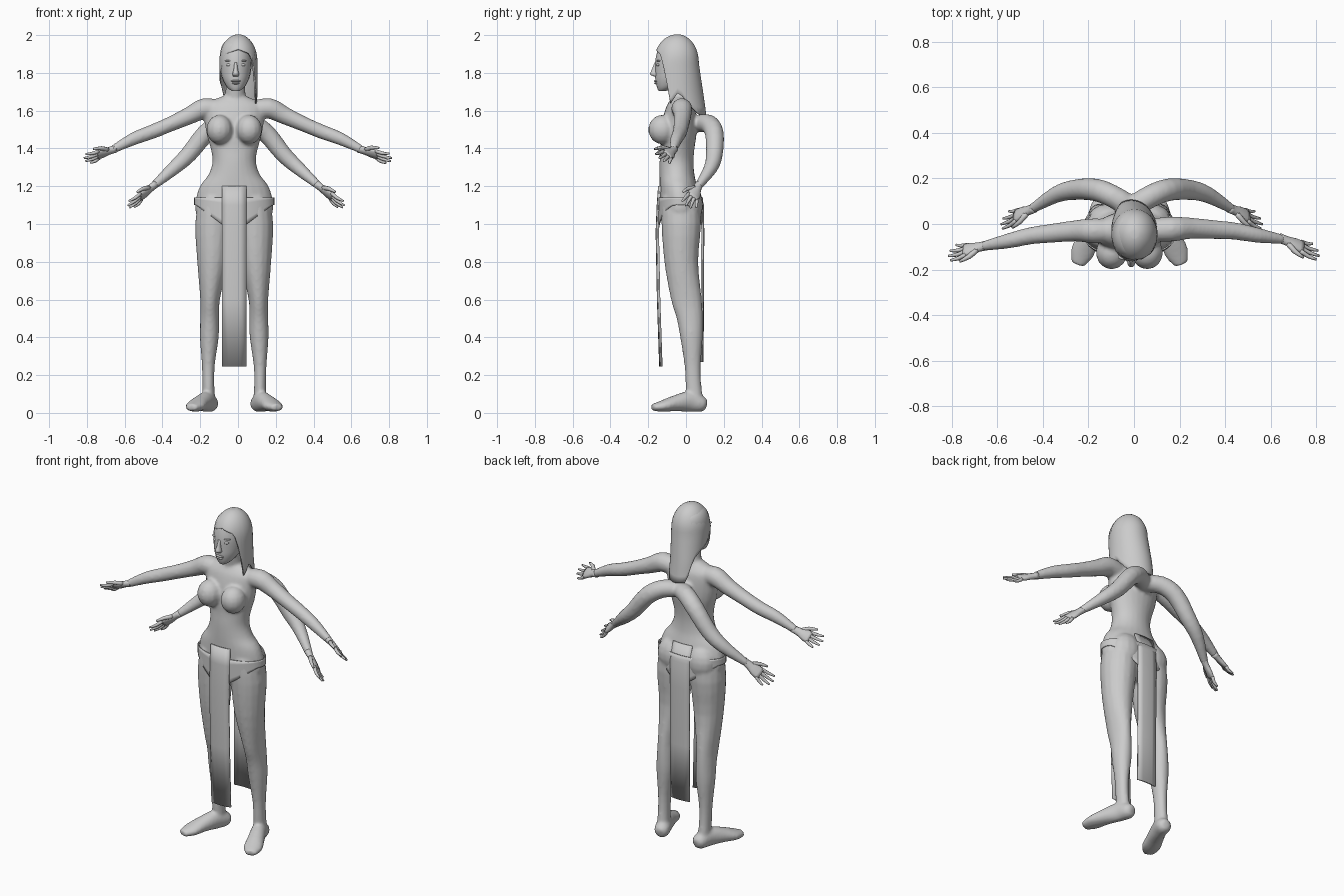
import bpy, bmesh
from math import sin, cos, pi, sqrt, radians
from mathutils import Vector

if "Cube" in bpy.data.objects:
    bpy.data.objects.remove(bpy.data.objects["Cube"])

CX = -0.02  # body centre line


def smooth_path(pts, k):
    """Catmull-Rom interpolation of stations (x, y, z, ru, rv)."""
    out = []
    for i in range(len(pts) - 1):
        p0, p1 = pts[max(i - 1, 0)], pts[i]
        p2, p3 = pts[i + 1], pts[min(i + 2, len(pts) - 1)]
        for j in range(k):
            t = j / k
            out.append([0.5 * (2 * b + (c - a) * t + (2 * a - 5 * b + 4 * c - d) * t * t
                        + (3 * b - a - 3 * c + d) * t ** 3) for a, b, c, d in zip(p0, p1, p2, p3)])
    return out + [list(pts[-1])]


def loft(bm, pts, up=None, n=16, k=3):
    """Closed tube through elliptical rings; horizontal rings when up is None."""
    st = smooth_path(pts, k)
    rings = []
    for i, s in enumerate(st):
        c = Vector(s[:3])
        if up is None:
            u, v = Vector((1, 0, 0)), Vector((0, 1, 0))
        else:
            t = Vector(st[min(i + 1, len(st) - 1)][:3]) - Vector(st[max(i - 1, 0)][:3])
            u = t.cross(Vector(up)).normalized()
            v = u.cross(t).normalized()
        rings.append([bm.verts.new(c + u * s[3] * cos(2 * pi * j / n) + v * s[4] * sin(2 * pi * j / n))
                      for j in range(n)])
    for a, b in zip(rings, rings[1:]):
        for j in range(n):
            bm.faces.new((a[j], a[(j + 1) % n], b[(j + 1) % n], b[j]))
    bm.faces.new(rings[0])
    bm.faces.new(rings[-1])


def ball(bm, loc, size):
    r = bmesh.ops.create_uvsphere(bm, u_segments=14, v_segments=9, radius=1)
    for v in r["verts"]:
        v.co = Vector((v.co.x * size[0], v.co.y * size[1], v.co.z * size[2])) + Vector(loc)


def finish(bm, name, smooth=True):
    bmesh.ops.recalc_face_normals(bm, faces=bm.faces)
    for f in bm.faces:
        f.smooth = smooth
    me = bpy.data.meshes.new(name)
    bm.to_mesh(me)
    bm.free()
    ob = bpy.data.objects.new(name, me)
    bpy.context.collection.objects.link(ob)
    return ob


def solidify(ob, t):
    m = ob.modifiers.new("thickness", "SOLIDIFY")
    m.thickness, m.offset = t, 0


def sheet(bm, rows, closed=False):
    g = [[bm.verts.new(p) for p in r] for r in rows]
    for a, b in zip(g, g[1:]):
        n = len(a)
        for j in range(n if closed else n - 1):
            bm.faces.new((a[j], a[(j + 1) % n], b[(j + 1) % n], b[j]))


# body: torso, neck, breasts, legs, feet and four arms merged into one skin
body = bmesh.new()
torso = [(1.68, -.03, .05, .04), (1.655, -.03, .115, .055), (1.62, -.03, .16, .075),
         (1.55, -.035, .158, .09), (1.47, -.04, .145, .095), (1.40, -.045, .125, .09),
         (1.33, -.05, .115, .09), (1.26, -.048, .137, .093), (1.20, -.04, .182, .1),
         (1.12, -.03, .205, .11), (1.05, -.03, .198, .11), (.98, -.03, .12, .085), (.95, -.03, .05, .05)]
loft(body, [(CX, y, z, a, b) for z, y, a, b in torso], n=24)
loft(body, [(-.018, -.02, 1.6, .075, .06), (-.015, -.03, 1.68, .055, .054), (-.01, -.05, 1.78, .05, .052)])

leg = [(.10, -.03, 1.14, .085, .1), (.11, -.025, 1.0, .097, .105), (.115, -.025, .8, .081, .09),
       (.128, .002, .6, .052, .082), (.13, .02, .5, .05, .07), (.132, .029, .4, .05, .06),
       (.137, .035, .25, .034, .043), (.137, .04, .14, .032, .042), (.135, .05, .05, .036, .045)]
foot = [(.118, .108, .04, .02, .025), (.124, .085, .046, .042, .042), (.145, .02, .06, .043, .055),
        (.18, -.06, .05, .048, .042), (.207, -.125, .036, .053, .03), (.228, -.178, .028, .03, .018)]
front_arm = [(.08, -.03, 1.60, .05, .05), (.17, -.03, 1.612, .055, .055), (.25, -.03, 1.575, .047, .047),
             (.35, -.04, 1.53, .042, .04), (.45, -.052, 1.488, .038, .038),
             (.55, -.075, 1.45, .033, .034), (.66, -.098, 1.393, .021, .021)]
rear_arm = [(.0, .07, 1.53, .045, .05), (.08, .12, 1.53, .05, .05), (.16, .15, 1.48, .05, .05),
            (.25, .15, 1.37, .045, .045), (.33, .13, 1.295, .037, .037), (.44, .065, 1.2, .021, .021)]


def side(pts, s, ox, dy=0):
    """Place stations on one side; dy leans the outer end of the limb."""
    far = pts[-1][0]
    return [(ox + s * p[0], p[1] + dy * p[0] / far, *p[2:]) for p in pts]


hands = bmesh.new()


def hand(wrist, tip, s):
    """Palm, four spread fingers and a thumb."""
    w0, t0 = Vector(wrist), Vector(tip)
    d = (t0 - w0).normalized()
    w = Vector((0, -.75, .66))
    w = (w - d * w.dot(d)).normalized()
    nrm = d.cross(w)

    def rod(pts):
        loft(hands, [(*p, a, b) for p, a, b in pts], up=nrm, n=8, k=2)
    L = (t0 - w0).length
    rod([(w0 - d * .02, .022, .021), (w0 + d * .02, .024, .017), (w0 + d * .06, .036, .015),
         (w0 + d * L * .55, .036, .011)])
    for q, ln in ((-1.5, .8), (-.5, .96), (.5, 1.0), (1.5, .93)):
        a = w0 + d * L * .48 + w * q * .018
        b = w0 + d * L * ln + w * q * .028
        m = (a + b) / 2 + nrm * s * .006
        rod([(a, .01, .01), (m, .009, .009), (b, .005, .005)])
    rod([(w0 + d * .025 + w * .01, .014, .013), (w0 + d * .06 + w * .043, .011, .011),
         (w0 + d * .105 + w * .06, .006, .006)])


for s in (-1, 1):
    ball(body, (CX + s * .078, -.125, 1.5), (.07, .075, .078))
    ball(body, (CX + s * .09, .02, 1.1), (.095, .07, .1))
    loft(body, side(leg, s, CX))
    loft(body, side(foot, s, CX), up=(0, 0, 1))
    dy = .03 if s > 0 else 0
    fa, ra = side(front_arm, s, -.005, dy), side(rear_arm, s, -.01)
    loft(body, fa, up=(0, 0, 1))
    loft(body, ra, up=(0, 1, 0))
    hand(fa[-1][:3], (s * .815, -.13, 1.34), s)
    hand(ra[-1][:3], (-.01 + s * .572, .01, 1.09), s)
body_ob = finish(body, "body")
m = body_ob.modifiers.new("merge", "REMESH")
m.mode, m.voxel_size, m.use_smooth_shade = "VOXEL", .009, True
m = body_ob.modifiers.new("soften", "SMOOTH")
m.factor, m.iterations = .5, 5
finish(hands, "hands")

# head with nose, lips, eyes and brows
head = bmesh.new()
skull = [(1.703, -.128, .018, .016), (1.722, -.105, .044, .048), (1.76, -.08, .067, .082),
         (1.80, -.065, .079, .098), (1.86, -.055, .085, .108), (1.92, -.05, .08, .1),
         (1.96, -.05, .062, .078), (1.985, -.05, .03, .035)]
HX = -.012
loft(head, [(HX, y, z, a, b) for z, y, a, b in skull], n=20)
finish(head, "head")
face = bmesh.new()
loft(face, [(HX, -.155, 1.855, .008, .012), (HX, -.163, 1.82, .011, .018),
            (HX, -.167, 1.793, .018, .024), (HX, -.158, 1.782, .014, .014)], n=10)
ball(face, (HX, -.155, 1.757), (.026, .016, .006))
ball(face, (HX, -.153, 1.745), (.021, .016, .006))
for s in (-1, 1):
    ball(face, (HX + s * .034, -.145, 1.842), (.018, .012, .008))
    ball(face, (HX + s * .036, -.143, 1.864), (.024, .014, .004))
finish(face, "face_features")

# hair: dome with a hanging edge whose length depends on the angle from the front
EDGE = [(-180, 1.58), (-140, 1.59), (-122, 1.72), (-95, 1.77), (-65, 1.82), (-45, 1.90), (0, 1.925),
        (42, 1.9), (58, 1.8), (72, 1.64), (92, 1.70), (115, 1.63), (140, 1.58), (180, 1.58)]


def edge_z(a):
    for (a0, z0), (a1, z1) in zip(EDGE, EDGE[1:]):
        if a <= a1:
            return z0 + (z1 - z0) * (a - a0) / (a1 - a0)


hair = bmesh.new()
rows = []
for i in range(19):
    row = []
    for j in range(40):
        deg = -180 + 9 * j
        a, t = radians(deg), i / 18
        drop = 2.0 - edge_z(deg)
        z = 1.999 - drop * (t ** 1.7) - .0005
        k = sqrt(max(0, 1 - (max(z - 1.86, 0) / .14) ** 2))
        low = max(0, 1.86 - z)
        x = .002 + sin(a) * .097 * k
        y = -.045 - cos(a) * (.12 if cos(a) > 0 else .108) * k
        if cos(a) < 0:
            y += low * .14 - x * .18 * min(1, low * 6)
        row.append((x, y, z))
    rows.append(row)
sheet(hair, rows, True)
bmesh.ops.contextual_create(hair, geom=[e for e in hair.edges if e.is_boundary and e.verts[0].co.z > 1.99])
solidify(finish(hair, "hair"), .008)

# brief around the hips, cut high at the sides
brief = bmesh.new()
rows = []
for i in range(6):
    row = []
    for j in range(36):
        a = 2 * pi * j / 36
        low = .95 + .15 * min(1, abs(sin(a)) * 1.05)
        row.append((CX + .21 * sin(a), -.03 - .117 * cos(a), 1.14 + (low - 1.14) * i / 5))
    rows.append(row)
sheet(brief, rows, True)
solidify(finish(brief, "brief"), .006)


# long hanging cloth panels
def panel(name, profile, bow):
    bm = bmesh.new()
    sheet(bm, [[(CX + .063 * q, y + bow * q * q, z) for q in (-1, -.5, 0, .5, 1)] for y, z in profile])
    solidify(finish(bm, name), .01)


panel("front_cloth", [(-.143, 1.2), (-.15, 1.1), (-.156, .96), (-.149, .6), (-.137, .245)], .008)
panel("back_cloth", [(.062, 1.2), (.09, 1.1), (.092, .95), (.09, .6), (.088, .27)], -.006)
